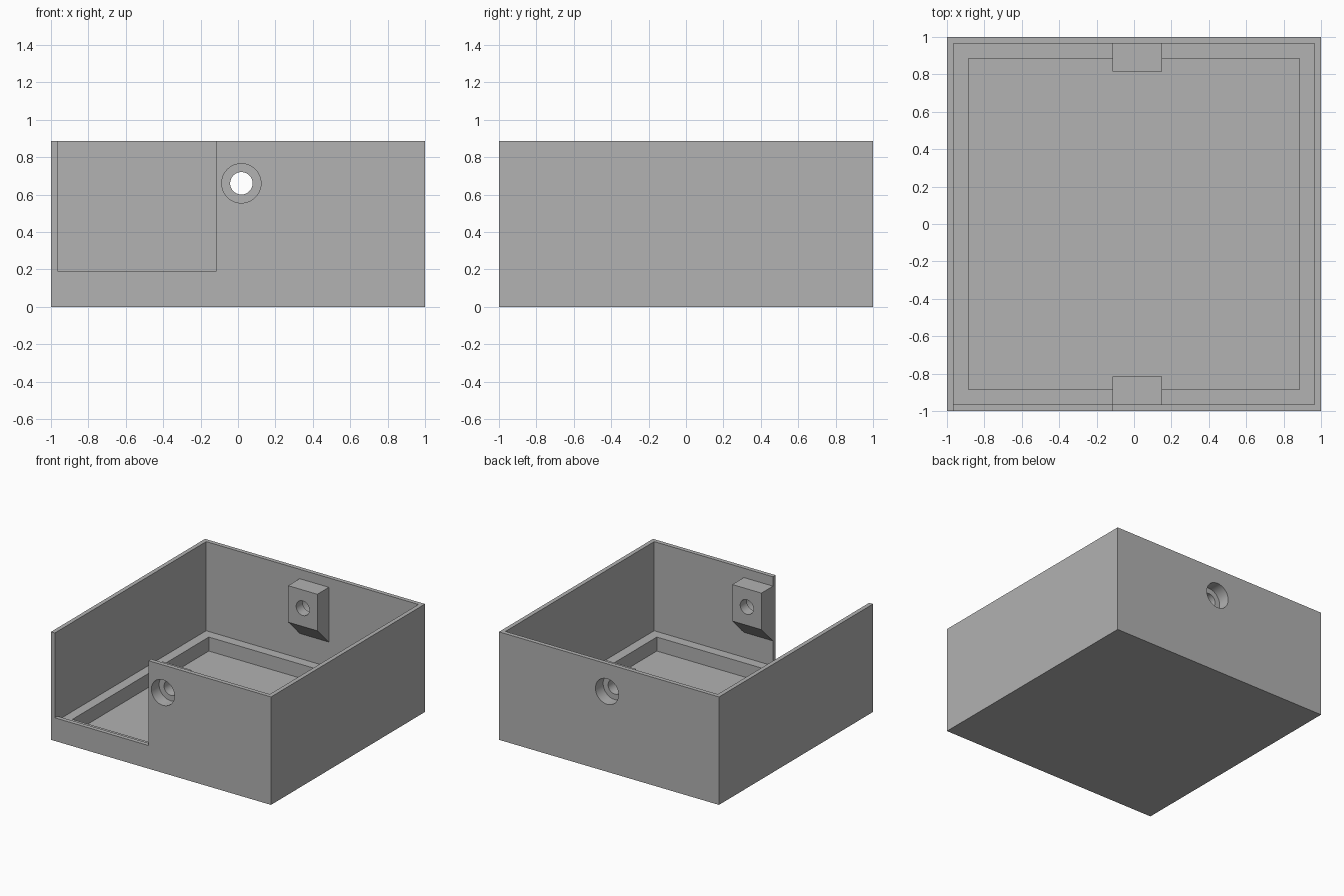
import bpy, bmesh
from mathutils import Matrix

cube = bpy.data.objects.get("Cube")
if cube:
    bpy.data.objects.remove(cube, do_unlink=True)

HEIGHT, WALL = 0.887, 0.035
INNER = 1 - WALL
LEDGE_Z, FLOOR_Z, LEDGE_IN = 0.155, 0.04, 0.885
HOLE_X, HOLE_Z = 0.018, 0.66

grey = bpy.data.materials.new("grey plastic")
grey.use_nodes = True
grey.diffuse_color = (0.445, 0.445, 0.445, 1)
grey.node_tree.nodes["Principled BSDF"].inputs["Base Color"].default_value = grey.diffuse_color


def finish(name, bm):
    bmesh.ops.recalc_face_normals(bm, faces=bm.faces)
    mesh = bpy.data.meshes.new(name)
    bm.to_mesh(mesh)
    bm.free()
    mesh.materials.append(grey)
    obj = bpy.data.objects.new(name, mesh)
    bpy.context.collection.objects.link(obj)
    return obj


def box(name, low, high):
    bm = bmesh.new()
    bmesh.ops.create_cube(bm, size=1)
    for v in bm.verts:
        v.co = [(a + b) / 2 + c * (b - a) for a, b, c in zip(low, high, v.co)]
    return finish(name, bm)


def cylinder(name, radius, y0, y1):
    bm = bmesh.new()
    place = Matrix.Translation((HOLE_X, (y0 + y1) / 2, HOLE_Z)) @ Matrix.Rotation(1.5707963, 4, "X")
    bmesh.ops.create_cone(bm, cap_ends=True, segments=48, radius1=radius,
                          radius2=radius, depth=abs(y1 - y0), matrix=place)
    return finish(name, bm)


def boss(name, side):
    # Screw block with a 45 degree underside, sunk slightly into the wall
    profile = [(0.815, 0.81), (0.98, 0.81), (0.98, 0.345), (0.815, 0.51)]
    bm = bmesh.new()
    face = bm.faces.new([bm.verts.new((-0.115, side * y, z)) for y, z in profile])
    out = bmesh.ops.extrude_face_region(bm, geom=[face])
    moved = [v for v in out["geom"] if isinstance(v, bmesh.types.BMVert)]
    bmesh.ops.translate(bm, verts=moved, vec=(0.265, 0, 0))
    return finish(name, bm)


def combine(target, other, operation):
    mod = target.modifiers.new(operation.title(), "BOOLEAN")
    mod.operation, mod.solver, mod.object = operation, "EXACT", other
    bpy.context.view_layer.objects.active = target
    bpy.ops.object.modifier_apply(modifier=mod.name)
    bpy.data.objects.remove(other, do_unlink=True)


# Open box with a stepped floor and a notch in the front wall
case = box("open_case", (-1, -1, 0), (1, 1, HEIGHT))
combine(case, box("cavity", (-INNER, -INNER, LEDGE_Z), (INNER, INNER, 1)), "DIFFERENCE")
combine(case, box("floor_recess", (-LEDGE_IN, -LEDGE_IN, FLOOR_Z),
                  (LEDGE_IN, LEDGE_IN, 0.3)), "DIFFERENCE")
combine(case, box("front_notch", (-INNER, -1.1, 0.19), (-0.115, -0.9, 1)), "DIFFERENCE")

# Screw blocks on the front and back walls, with counterbored holes
for name, side in (("front_boss", -1), ("back_boss", 1)):
    combine(case, boss(name, side), "UNION")
    combine(case, cylinder("screw_hole", 0.06, side * 0.7, side * 1.1), "DIFFERENCE")
    combine(case, cylinder("counterbore", 0.105, side * 0.9, side * 1.1), "DIFFERENCE")

# Smooth bores, sharp edges elsewhere
bpy.ops.object.select_all(action="DESELECT")
case.select_set(True)
bpy.context.view_layer.objects.active = case
bpy.ops.object.shade_smooth_by_angle(angle=0.5)
